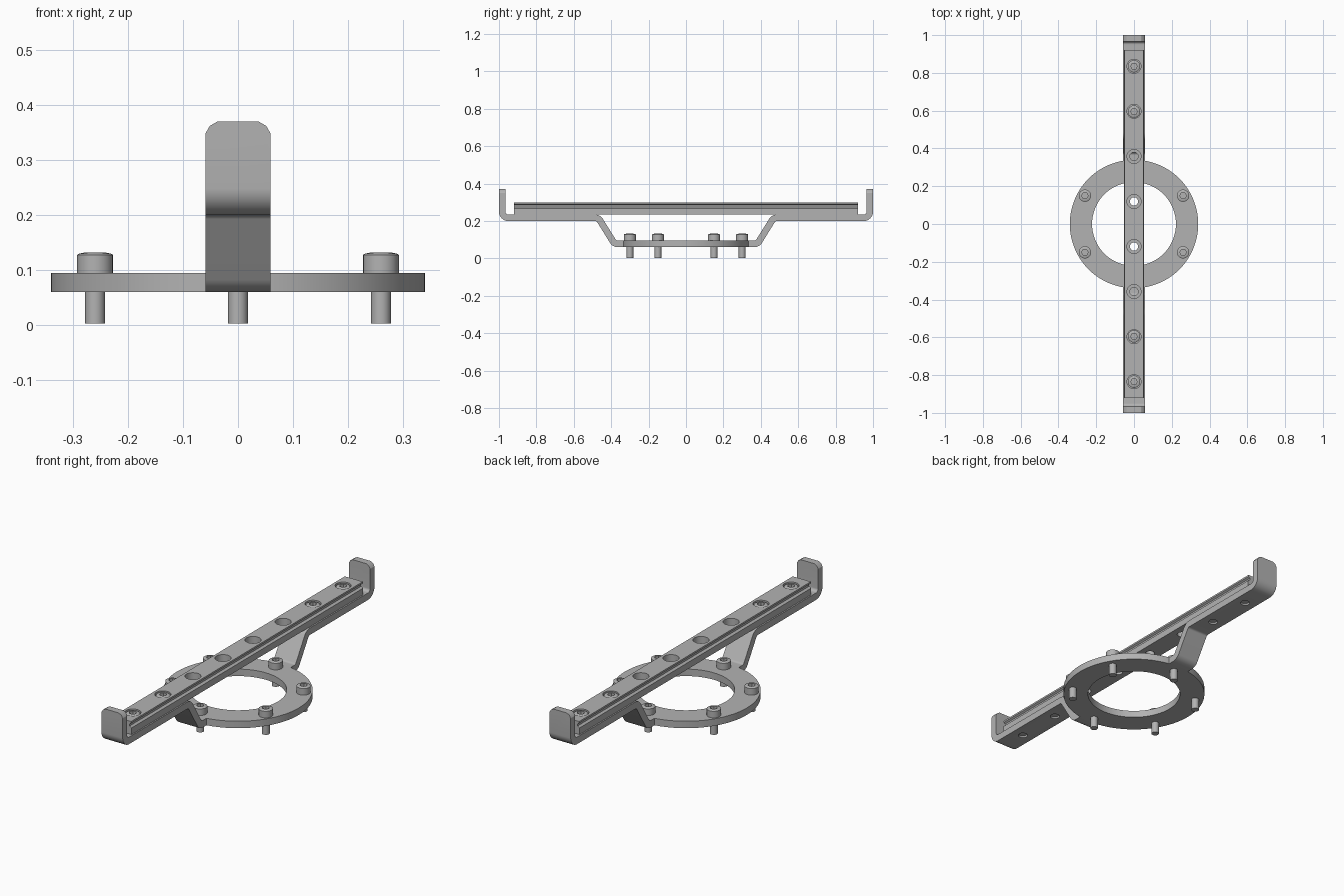
import bpy, bmesh
from math import sin, cos, tan, pi, radians
from mathutils import Vector

cube = bpy.data.objects.get("Cube")
if cube:
    bpy.data.objects.remove(cube, do_unlink=True)

metal = bpy.data.materials.new("grey metal")
metal.use_nodes = True
grey = (0.45, 0.45, 0.45, 1)
metal.diffuse_color = grey
metal.node_tree.nodes["Principled BSDF"].inputs["Base Color"].default_value = grey


def add_object(name, bm):
    bmesh.ops.recalc_face_normals(bm, faces=bm.faces)
    mesh = bpy.data.meshes.new(name)
    bm.to_mesh(mesh)
    bm.free()
    mesh.materials.append(metal)
    ob = bpy.data.objects.new(name, mesh)
    bpy.context.scene.collection.objects.link(ob)
    return ob


def smooth(ob):
    ob.data.shade_smooth()
    ob.data.set_sharp_from_angle(angle=radians(30))


def extrude_profile(points, axis):
    """Closed profile of 3D points, extruded along a vector."""
    bm = bmesh.new()
    face = bm.faces.new([bm.verts.new(p) for p in points])
    top = bmesh.ops.extrude_face_region(bm, geom=[face])["geom"]
    bmesh.ops.translate(bm, vec=axis, verts=[v for v in top if isinstance(v, bmesh.types.BMVert)])
    return bm


def lathe(bm, profile, centre=(0, 0), sides=24, closed=False):
    """Spin (radius, z) points about z; open profiles get end caps."""
    rings = []
    for r, z in profile:
        rings.append([bm.verts.new((centre[0] + r * cos(2 * pi * i / sides),
                                    centre[1] + r * sin(2 * pi * i / sides), z))
                      for i in range(sides)])
    pairs = list(zip(rings, rings[1:]))
    if closed:
        pairs.append((rings[-1], rings[0]))
    else:
        bm.faces.new(rings[0])
        bm.faces.new(rings[-1])
    for a, b in pairs:
        for i in range(sides):
            j = (i + 1) % sides
            bm.faces.new((a[i], a[j], b[j], b[i]))


def cut(ob, cutter_bm):
    """Subtract a shape and bake the result."""
    cutter = add_object("cutter", cutter_bm)
    cutter.hide_render = True
    mod = ob.modifiers.new("cut", "BOOLEAN")
    mod.operation, mod.solver, mod.object = "DIFFERENCE", "EXACT", cutter
    graph = bpy.context.evaluated_depsgraph_get()
    mesh = bpy.data.meshes.new_from_object(ob.evaluated_get(graph))
    ob.modifiers.clear()
    ob.data = mesh
    bpy.data.objects.remove(cutter, do_unlink=True)


def fillet(points, radius, steps=6):
    """Round the inner corners of a 2D path."""
    path = [Vector(points[0])]
    for a, b, c in zip(points, points[1:], points[2:]):
        a, b, c = Vector(a), Vector(b), Vector(c)
        u, v = (a - b).normalized(), (c - b).normalized()
        half = u.angle(v) / 2
        centre = b + (u + v).normalized() * radius / sin(half)
        p, q = b + u * radius / tan(half) - centre, b + v * radius / tan(half) - centre
        for i in range(steps + 1):
            path.append(centre + p.lerp(q, i / steps).normalized() * radius)
    path.append(Vector(points[-1]))
    return path


def thicken(path, t):
    """Outline of a band of thickness t about a path."""
    left, right = [], []
    for i, p in enumerate(path):
        d1 = (p - path[max(i - 1, 0)]).normalized()
        d2 = (path[min(i + 1, len(path) - 1)] - p).normalized()
        d = (d1 + d2).normalized()
        n = Vector((-d.y, d.x)) * t / 2
        left.append(p + n)
        right.append(p - n)
    return left + right[::-1]


# Base ring
bm = bmesh.new()
lathe(bm, [(0.34, 0.06), (0.34, 0.095), (0.222, 0.095), (0.222, 0.06)], sides=72, closed=True)
smooth(add_object("base_ring", bm))

# Bent strap arms, one each way, with chamfered upright tabs
W, T = 0.059, 0.035
SCREWS = (0.595, 0.835)
band = thicken(fillet([(0.325, 0.0775), (0.382, 0.0775), (0.469, 0.2175),
                       (0.9825, 0.2175), (0.9825, 0.37)], 0.032), T)
for side, label in ((-1, "front"), (1, "back")):
    bm = extrude_profile([(-W, side * y, z) for y, z in band], (2 * W, 0, 0))
    corners = [e for e in bm.edges
               if all(v.co.z > 0.36 for v in e.verts)
               and abs(e.verts[0].co.x - e.verts[1].co.x) < 0.01]
    bmesh.ops.bevel(bm, geom=corners, offset=0.021, segments=2, profile=0.4, affect="EDGES")
    arm = add_object(label + "_arm", bm)
    holes = bmesh.new()
    for y in SCREWS:
        lathe(holes, [(0.022, 0.15), (0.022, 0.28)], (0, side * y))
    cut(arm, holes)
    smooth(arm)

# Grooved rail with counterbored holes
half = [(0.052, 0.235), (0.052, 0.268), (0.041, 0.275), (0.041, 0.285), (0.05, 0.291), (0.05, 0.3)]
section = half + [(-x, z) for x, z in reversed(half)]
rail = add_object("rail", extrude_profile([(x, -0.92, z) for x, z in section], (0, 1.84, 0)))
holes = bmesh.new()
for i in range(8):
    lathe(holes, [(0.022, 0.2), (0.022, 0.262), (0.037, 0.262), (0.037, 0.35)],
          (0, -0.835 + i * 1.67 / 7))
cut(rail, holes)
smooth(rail)


# Socket head screws: z = 0 is the seat under the head
def screw_mesh(name, length):
    bm = bmesh.new()
    lathe(bm, [(0.018, -length), (0.018, 0), (0.0325, 0), (0.0325, 0.033), (0.029, 0.035), (0.02, 0.037)])
    ob = add_object(name, bm)
    socket = bmesh.new()
    lathe(socket, [(0.0175, 0.015), (0.0175, 0.06)], sides=6)
    cut(ob, socket)
    smooth(ob)
    mesh = ob.data
    bpy.data.objects.remove(ob, do_unlink=True)
    return mesh


def place(name, mesh, x, y, z):
    ob = bpy.data.objects.new(name, mesh)
    ob.location = (x, y, z)
    bpy.context.scene.collection.objects.link(ob)


ring_screw = screw_mesh("ring_screw", 0.092)
for i in range(6):
    a = radians(30 + 60 * i)
    place("ring_screw", ring_screw, 0.3 * cos(a), 0.3 * sin(a), 0.095)

rail_screw = screw_mesh("rail_screw", 0.056)
for y in SCREWS:
    for side in (-1, 1):
        place("rail_screw", rail_screw, 0, side * y, 0.262)
